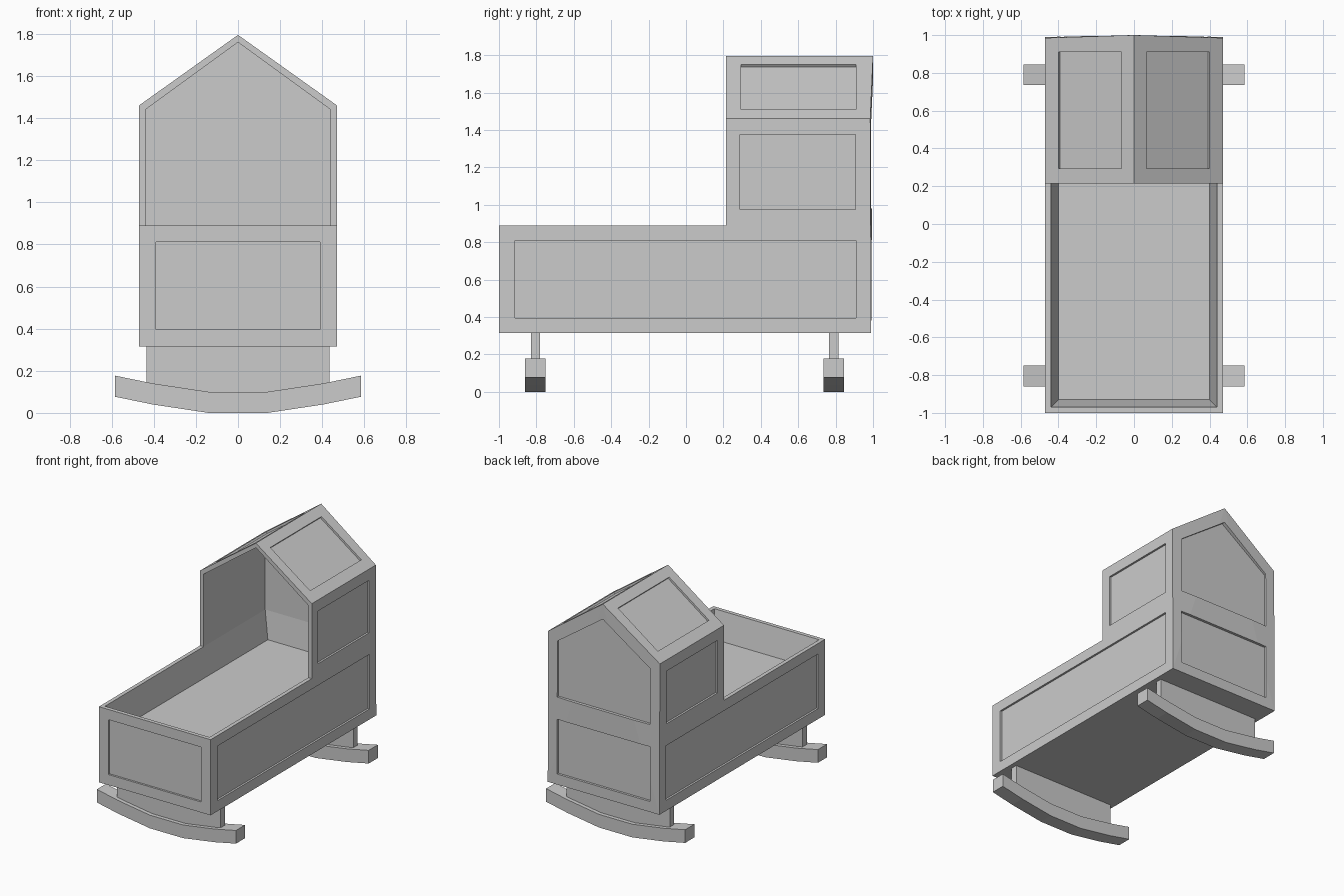
import bpy
import bmesh
from mathutils import Vector

cube = bpy.data.objects.get("Cube")
if cube:
    bpy.data.objects.remove(cube, do_unlink=True)

grey = bpy.data.materials.new("plain grey")
grey.use_nodes = True
grey.diffuse_color = (0.6, 0.6, 0.6, 1)
grey.node_tree.nodes["Principled BSDF"].inputs["Base Color"].default_value = grey.diffuse_color


def add_object(name, bm):
    bmesh.ops.recalc_face_normals(bm, faces=bm.faces)
    mesh = bpy.data.meshes.new(name)
    bm.to_mesh(mesh)
    bm.free()
    mesh.materials.append(grey)
    obj = bpy.data.objects.new(name, mesh)
    bpy.context.collection.objects.link(obj)
    return obj


def hull(name, points):
    """Convex solid around the points, with flat faces merged."""
    bm = bmesh.new()
    for p in points:
        bm.verts.new(p)
    bmesh.ops.convex_hull(bm, input=bm.verts[:])
    bmesh.ops.dissolve_limit(bm, angle_limit=0.002, verts=bm.verts[:], edges=bm.edges[:])
    return add_object(name, bm)


def prism(name, outline, direction):
    """Outline extruded along a direction."""
    bm = bmesh.new()
    face = bm.faces.new([bm.verts.new(p) for p in outline])
    grown = bmesh.ops.extrude_face_region(bm, geom=[face])["geom"]
    moved = [v for v in grown if isinstance(v, bmesh.types.BMVert)]
    bmesh.ops.translate(bm, verts=moved, vec=direction)
    return add_object(name, bm)


def box(name, x, y, z):
    return prism(name, [(x[i], y[j], z[0]) for i, j in ((0, 0), (1, 0), (1, 1), (0, 1))],
                 (0, 0, z[1] - z[0]))


def cut(target, cutter):
    mod = target.modifiers.new("cut", "BOOLEAN")
    mod.operation = "DIFFERENCE"
    mod.solver = "EXACT"
    mod.object = cutter
    bpy.context.view_layer.update()
    graph = bpy.context.evaluated_depsgraph_get()
    mesh = bpy.data.meshes.new_from_object(target.evaluated_get(graph))
    target.modifiers.clear()
    target.data = mesh
    bpy.data.objects.remove(cutter, do_unlink=True)


def cut_panel(target, outline, normal, depth=0.015):
    n = Vector(normal).normalized()
    start = [Vector(p) - n * depth for p in outline]
    cut(target, prism("panel_cutter", start, n * (depth + 0.05)))


def rect(a, b):
    return [(a[0], b[0]), (a[1], b[0]), (a[1], b[1]), (a[0], b[1])]


# Cradle body with its gabled hood
RIM, EAVE, RIDGE = 0.89, 1.46, 1.795
HALF, HOOD_FRONT = 0.47, 0.215
sides = (-1, 1)
points = [(0, -1, RIDGE), (0, 1, RIDGE)]
for s in sides:
    for z, back in ((0.315, 0.99), (EAVE, 0.985)):
        points += [(s * HALF, -1, z), (s * HALF, back, z)]
body = hull("cradle_body", points)
cut(body, box("front_cutter", (-1, 1), (-1.2, HOOD_FRONT), (RIM, 2)))

# Hollow inside, tapering to the mattress floor
points = [(0, -0.97, 1.76), (0, 0.955, 1.76)]
for s in sides:
    for x, front, back, z in ((0.40, -0.93, 0.93, 0.68), (0.44, -0.97, 0.955, RIM),
                              (0.44, -0.97, 0.955, 1.44)):
        points += [(s * x, front, z), (s * x, back, z)]
cut(body, hull("hollow_cutter", points))

# Recessed panels on the sides and roof
slope = (RIDGE - EAVE) / HALF
for s in sides:
    for ys, zs in (((-0.915, 0.91), (0.395, 0.81)), ((0.29, 0.905), (0.975, 1.375))):
        cut_panel(body, [(s * HALF, y, z) for y, z in rect(ys, zs)], (s, 0, 0))
    roof = [(s * x, y, RIDGE - slope * x) for x, y in rect((0.065, 0.40), (0.295, 0.91))]
    cut_panel(body, roof, (s * slope, 0, 1))

# Recessed panels on the foot and head ends
end = rect((-0.39, 0.39), (0.395, 0.812))
gable = rect((-0.39, 0.39), (0.98, 1.405))
gable.insert(3, (0, 1.68))
cut_panel(body, [(x, -1, z) for x, z in end], (0, -1, 0))
cut_panel(body, [(x, 0.988, z) for x, z in end], (0, 1, 0))
cut_panel(body, [(x, 0.987, z) for x, z in gable], (0, 1, 0))

# Curved rockers and the boards that carry the body
curve = [(0.585, 0.077), (0.405, 0.04), (0.14, 0.0)]
curve += [(-x, z) for x, z in reversed(curve)]
for label, y in (("front", -0.805), ("back", 0.79)):
    outline = curve + [(x, z + 0.1) for x, z in reversed(curve)]
    prism(label + "_rocker", [(x, y - 0.055, z) for x, z in outline], (0, 0.11, 0))
    top = [(-0.435, 0.315), (0.435, 0.315)]
    lower = [(0.435, 0.12), (0.14, 0.08), (-0.14, 0.08), (-0.435, 0.12)]
    prism(label + "_rocker_board", [(x, y - 0.025, z) for x, z in top + lower], (0, 0.05, 0))
